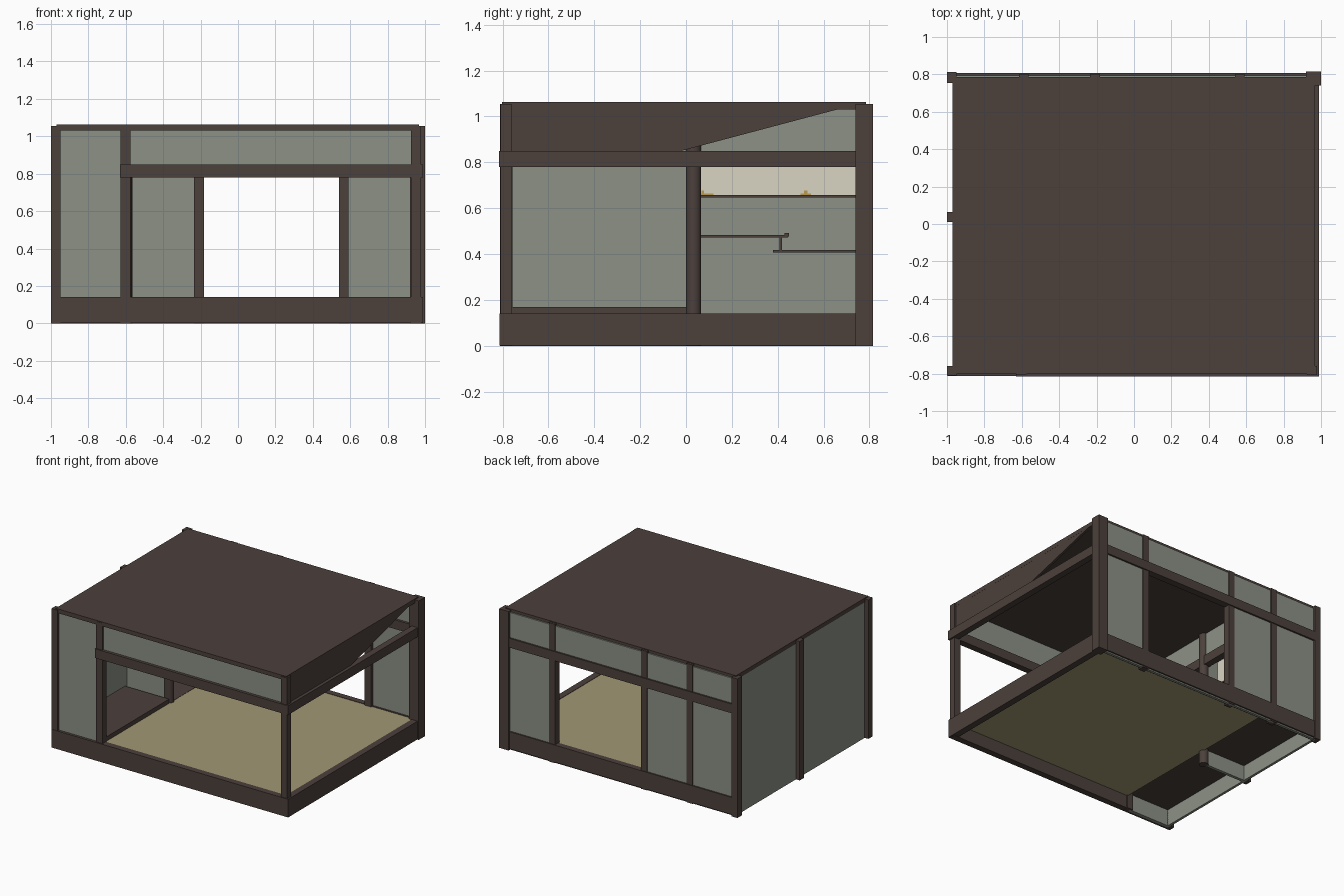
import bpy, math


def material(name, rgb):
    m = bpy.data.materials.new(name)
    m.diffuse_color = (*rgb, 1)
    return m


WOOD = material("dark_brown_wood", (0.072, 0.052, 0.045))
PLASTER = material("grey_green_plaster", (0.265, 0.285, 0.238))
STRAW = material("straw_mat", (0.36, 0.312, 0.172))
PAPER = material("cream_paper", (0.69, 0.66, 0.55))
GOLD = material("gold_fleck", (0.5, 0.32, 0.08))


def add_mesh(name, verts, faces, mat):
    me = bpy.data.meshes.new(name)
    me.from_pydata(verts, [], faces)
    me.materials.append(mat)
    ob = bpy.data.objects.new(name, me)
    bpy.context.collection.objects.link(ob)
    return ob


def box(name, x, y, z, mat=WOOD):
    """Box from (min, max) ranges on each axis."""
    v = [(a, b, c) for a in x for b in y for c in z]
    f = [(0, 1, 3, 2), (4, 6, 7, 5), (0, 4, 5, 1), (2, 3, 7, 6), (0, 2, 6, 4), (1, 5, 7, 3)]
    return add_mesh(name, v, f, mat)


# Roof slab
box("roof", (-0.97, 0.967), (-0.802, 0.785), (1.03, 1.062))

# Ground beams
box("front_ground_beam", (-0.6, 0.99), (-0.813, -0.765), (0.002, 0.14))
box("front_left_ground_beam", (-0.998, -0.6), (-0.813, -0.79), (0.002, 0.14))
box("right_ground_beam", (0.94, 0.99), (-0.765, 0.745), (0.002, 0.14))
box("back_ground_beam", (-0.96, 0.94), (0.76, 0.806), (0.01, 0.14))

# Lintel beams at door height
box("front_lintel", (-0.63, 0.99), (-0.815, -0.765), (0.78, 0.85))
box("right_lintel", (0.94, 0.99), (-0.765, 0.745), (0.78, 0.85))
box("back_lintel", (-0.96, 0.94), (0.755, 0.808), (0.78, 0.85))

# Corner posts, then intermediate posts
for name, x, y in (
        ("front_left_post", (-1, -0.95), (-0.81, -0.76)),
        ("left_middle_post", (-1, -0.955), (0.012, 0.065)),
        ("back_left_post", (-1, -0.95), (0.755, 0.812)),
        ("front_middle_post", (-0.628, -0.575), (-0.805, -0.757)),
        ("front_right_post", (0.925, 0.978), (-0.808, -0.76)),
        ("back_right_post", (0.92, 1.0), (0.74, 0.815))):
    box(name, x, y, (0, 1.055))
for i, cx in enumerate((-0.59, -0.208, 0.565)):
    box(f"back_post_{i + 1}", (cx - 0.026, cx + 0.026), (0.75, 0.801), (0, 1.055))

# Plaster walls
box("left_wall", (-0.969, -0.95), (-0.79, 0.79), (0, 1.035), PLASTER)
box("front_left_wall", (-0.96, -0.61), (-0.793, -0.77), (0, 1.03), PLASTER)
box("front_upper_wall", (-0.6, 0.93), (-0.793, -0.773), (0.84, 1.03), PLASTER)
for i, (a, b) in enumerate(((-0.96, -0.59), (-0.59, -0.21), (0.565, 0.93))):
    box(f"back_wall_{i + 1}", (a, b), (0.774, 0.795), (0, 0.79), PLASTER)
box("back_wall_foot", (-0.21, 0.565), (0.774, 0.795), (0, 0.12), PLASTER)
box("back_upper_wall", (-0.96, 0.93), (0.774, 0.795), (0.84, 1.04), PLASTER)
box("alcove_partition", (-0.96, -0.6), (0.025, 0.048), (0, 1.03), PLASTER)
box("alcove_upper_wall", (-0.615, -0.595), (-0.775, 0.775), (0.84, 1.03), PLASTER)

# Right gable panel with a slanted rear edge
profile = [(-0.775, 0.85), (-0.02, 0.85), (0.67, 1.033), (0.78, 1.033), (0.78, 1.06), (-0.775, 1.06)]
n = len(profile)
add_mesh("right_upper_panel",
         [(x, y, z) for x in (0.948, 0.9665) for y, z in profile],
         [tuple(range(n))[::-1], tuple(range(n, 2 * n))]
         + [(i, (i + 1) % n, (i + 1) % n + n, i + n) for i in range(n)], WOOD)

# Straw mat floor
box("mat_floor", (-0.585, 0.945), (-0.77, 0.765), (0.1, 0.137), STRAW)

# Display alcove: raised floor and head beam over both alcoves
box("display_alcove_floor", (-0.955, -0.58), (-0.772, 0.002), (0.125, 0.17))
box("alcove_head_beam", (-0.63, -0.58), (-0.772, 0.774), (0.78, 0.85))

# Round alcove pillar
bpy.ops.mesh.primitive_cylinder_add(vertices=24, radius=0.033, depth=1.03,
                                    location=(-0.6, 0.033, 0.515))
pillar = bpy.context.object
pillar.name = "alcove_pillar"
pillar.data.materials.append(WOOD)
bpy.ops.object.shade_smooth_by_angle(angle=math.radians(40))

# Shelf alcove: floor, staggered shelves, upper cabinet
box("shelf_alcove_floor", (-0.955, -0.58), (0.047, 0.775), (0.115, 0.139))
box("upper_shelf", (-0.955, -0.72), (0.047, 0.445), (0.473, 0.484))
box("upper_shelf_lip", (-0.955, -0.72), (0.43, 0.45), (0.476, 0.492))
box("lower_shelf", (-0.955, -0.72), (0.38, 0.775), (0.407, 0.417))
box("shelf_strut", (-0.74, -0.725), (0.408, 0.418), (0.417, 0.473))
box("cabinet_base", (-0.955, -0.69), (0.047, 0.775), (0.647, 0.657))
for i, (a, b) in enumerate(((0.048, 0.412), (0.412, 0.775))):
    box(f"cabinet_door_{i + 1}", (-0.722, -0.71), (a, b), (0.657, 0.85), PAPER)

# Gold flecks painted on the cabinet doors
for i, (y, w, h) in enumerate(((0.065, 0.055, 0.007), (0.068, 0.01, 0.02),
                               (0.5, 0.045, 0.008), (0.515, 0.015, 0.02))):
    box(f"door_fleck_{i + 1}", (-0.71, -0.708 + i * 0.0005), (y, y + w), (0.657, 0.657 + h), GOLD)
